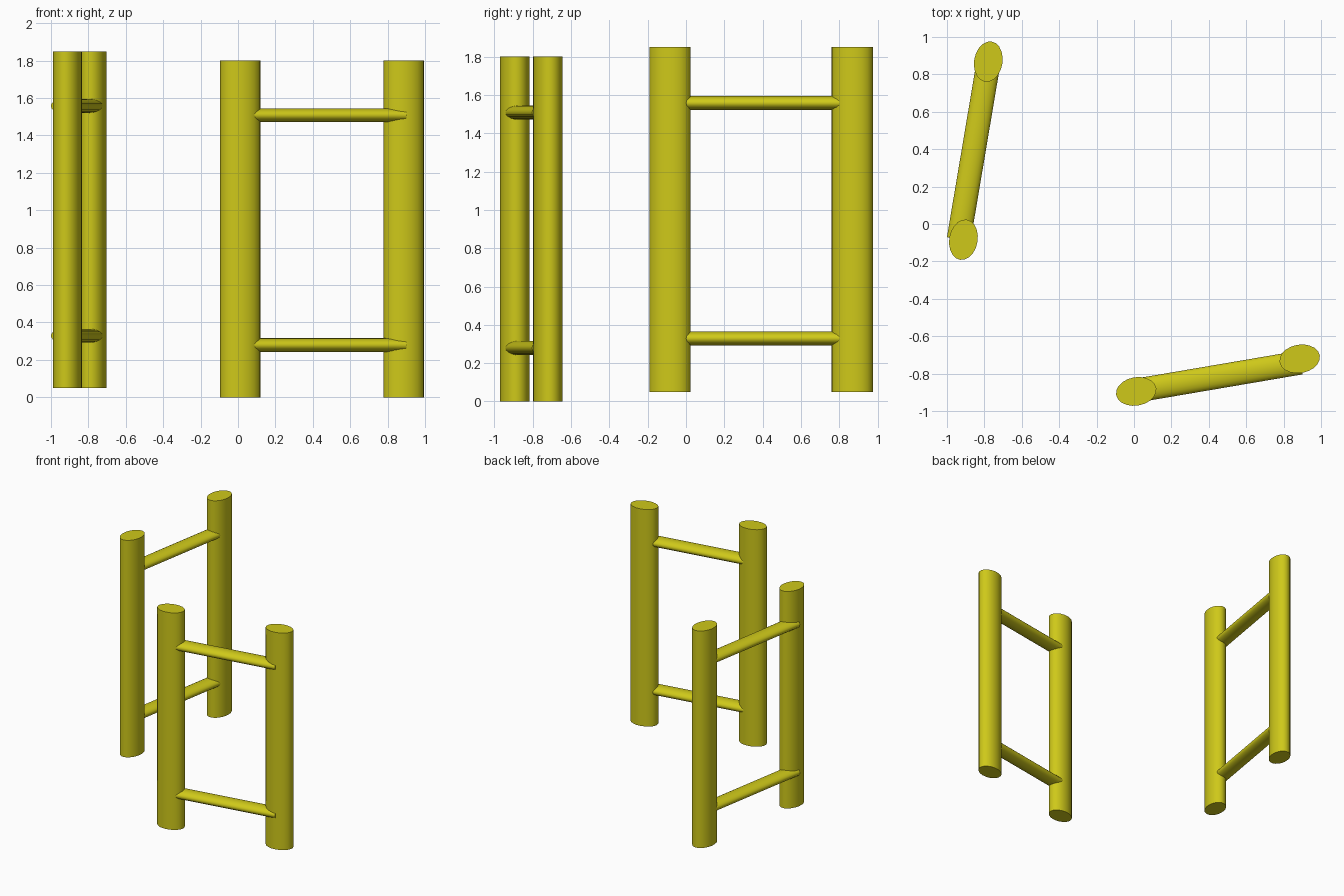
import bpy, math
from mathutils import Vector, Matrix

if "Cube" in bpy.data.objects:
    bpy.data.objects.remove(bpy.data.objects["Cube"])

mat = bpy.data.materials.new("yellow_paint")
mat.diffuse_color = (0.62, 0.58, 0.01, 1)
mat.use_nodes = True
mat.node_tree.nodes["Principled BSDF"].inputs["Base Color"].default_value = mat.diffuse_color
SIDES = 20


def oval_bar(name, start, end, wide, thin, wide_dir):
    """Closed oval cylinder between two points, widest along wide_dir."""
    start, end = Vector(start), Vector(end)
    z = (end - start).normalized()
    x = Vector(wide_dir)
    x = (x - z * x.dot(z)).normalized()
    y = z.cross(x)
    bpy.ops.mesh.primitive_cylinder_add(vertices=SIDES, radius=1, depth=1)
    ob = bpy.context.object
    ob.name = name
    turn = Matrix((x, y, z)).transposed().to_4x4()
    size = Matrix.Diagonal((wide, thin, (end - start).length, 1))
    ob.data.transform(turn @ size)
    ob.location = (start + end) / 2
    ob.data.materials.append(mat)
    bpy.ops.object.shade_smooth_by_angle(angle=math.radians(40))


def frame(name, posts, rung_ends, base):
    """Two oval posts joined by a lower and an upper flattened rung."""
    a, b = (Vector(p + (0,)) for p in rung_ends)
    along = (b - a).normalized()
    across = Vector((along.y, -along.x, 0))
    for i, (px, py) in enumerate(posts):
        oval_bar(f"{name}_post_{i + 1}", (px, py, base), (px, py, base + 1.8),
                 0.109, 0.076, along)
    for label, h in (("lower", 0.279), ("upper", 1.508)):
        up = Vector((0, 0, base + h))
        oval_bar(f"{name}_{label}_rung", a + up, b + up, 0.064, 0.037, across)


# Front frame
frame("front_frame", [(0.012, -0.895), (0.886, -0.721)],
      [(0.01, -0.891), (0.89, -0.741)], 0.0)
# Side frame, raised slightly
frame("side_frame", [(-0.912, -0.084), (-0.779, 0.868)],
      [(-0.937, -0.081), (-0.775, 0.88)], 0.05)
